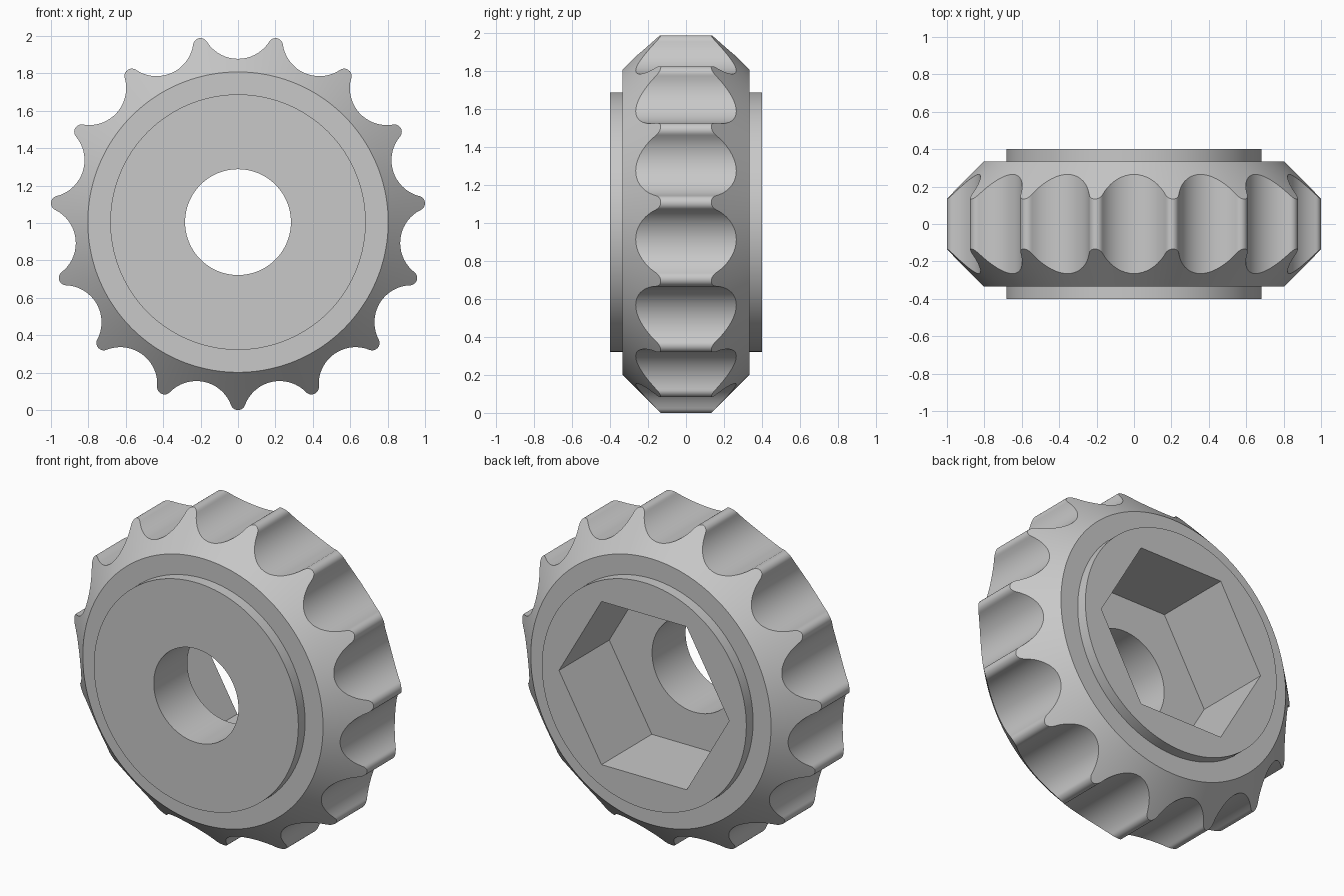
import bpy, bmesh
from math import sin, cos, pi, radians, atan2, hypot
from mathutils import Matrix

cube = bpy.data.objects.get("Cube")
if cube:
    bpy.data.objects.remove(cube, do_unlink=True)

TEETH = 15
TIP_R, TIP_D = 0.04, 0.965          # tooth tip radius and its centre distance
VALLEY_R, VALLEY_D = 0.198, 1.071   # scallop radius and its centre distance
FACE_R, FACE_Y = 0.803, 0.335       # flat face where the chamfer starts
BOSS_R, BOSS_Y = 0.683, 0.40
CENTRE_Z = 1.005

grey = bpy.data.materials.new("grey")
grey.use_nodes = True
colour = (0.58, 0.58, 0.58, 1)
grey.diffuse_color = colour
grey.node_tree.nodes["Principled BSDF"].inputs["Base Color"].default_value = colour


def arc(axis, dist, radius, start, end, steps):
    """Arc around a centre lying at the given distance along an axis angle."""
    return [(dist * cos(axis) + radius * cos(axis + start + (end - start) * i / steps),
             dist * sin(axis) + radius * sin(axis + start + (end - start) * i / steps))
            for i in range(steps)]


def make_object(name, bm):
    mesh = bpy.data.meshes.new(name)
    bmesh.ops.recalc_face_normals(bm, faces=bm.faces)
    bm.to_mesh(mesh)
    bm.free()
    mesh.materials.append(grey)
    obj = bpy.data.objects.new(name, mesh)
    bpy.context.collection.objects.link(obj)
    return obj


def cutter(name, sides, radius, y0, y1):
    """Prism along y with a corner on the x axis."""
    bm = bmesh.new()
    place = Matrix.Translation((0, (y0 + y1) / 2, CENTRE_Z)) @ Matrix.Rotation(pi / 2, 4, 'X')
    bmesh.ops.create_cone(bm, cap_ends=True, segments=sides, radius1=radius,
                          radius2=radius, depth=y1 - y0,
                          matrix=place @ Matrix.Rotation(pi / 2, 4, 'Z'))
    obj = make_object(name, bm)
    obj.hide_render = True
    return obj


# Scalloped outline: rounded tips joined tangentially by round valleys
pitch = 2 * pi / TEETH
half = pitch / 2
lean = atan2(TIP_D * sin(half), VALLEY_D - TIP_D * cos(half))
outline = []
for k in range(TEETH):
    tip = -pi / 2 + k * pitch
    outline += arc(tip, TIP_D, TIP_R, -lean - half, lean + half, 10)
    outline += arc(tip + half, VALLEY_D, VALLEY_R, pi + lean, pi - lean, 18)


def circle(radius, y):
    return [(radius * x / hypot(x, z), y, radius * z / hypot(x, z)) for x, z in outline]


def rim(side):
    return [(x, side * (FACE_Y + FACE_R - hypot(x, z)), z) for x, z in outline]


# Wheel body: stacked rings from the front boss to the back boss
rings = [circle(BOSS_R, -BOSS_Y), circle(BOSS_R, -FACE_Y), circle(FACE_R, -FACE_Y), rim(-1),
         rim(1), circle(FACE_R, FACE_Y), circle(BOSS_R, FACE_Y), circle(BOSS_R, BOSS_Y)]
bm = bmesh.new()
loops = [[bm.verts.new((x, y, z + CENTRE_Z)) for x, y, z in ring] for ring in rings]
count = len(outline)
for a, b in zip(loops, loops[1:]):
    for i in range(count):
        j = (i + 1) % count
        bm.faces.new((a[i], a[j], b[j], b[i]))
bm.faces.new(loops[0])
bm.faces.new(loops[-1])
knob = make_object("scalloped_knob", bm)

# Through bore and hexagonal pocket in the back
cutters = [cutter("bore_cutter", 96, 0.283, -0.6, 0.6),
           cutter("hex_pocket_cutter", 6, 0.569, -0.08, 0.6)]
bpy.ops.object.select_all(action='DESELECT')
bpy.context.view_layer.objects.active = knob
knob.select_set(True)
for tool in cutters:
    mod = knob.modifiers.new(tool.name, 'BOOLEAN')
    mod.operation = 'DIFFERENCE'
    mod.solver = 'EXACT'
    mod.object = tool
    bpy.ops.object.modifier_apply(modifier=mod.name)
for tool in cutters:
    bpy.data.objects.remove(tool, do_unlink=True)

bpy.ops.object.shade_smooth_by_angle(angle=radians(30))
